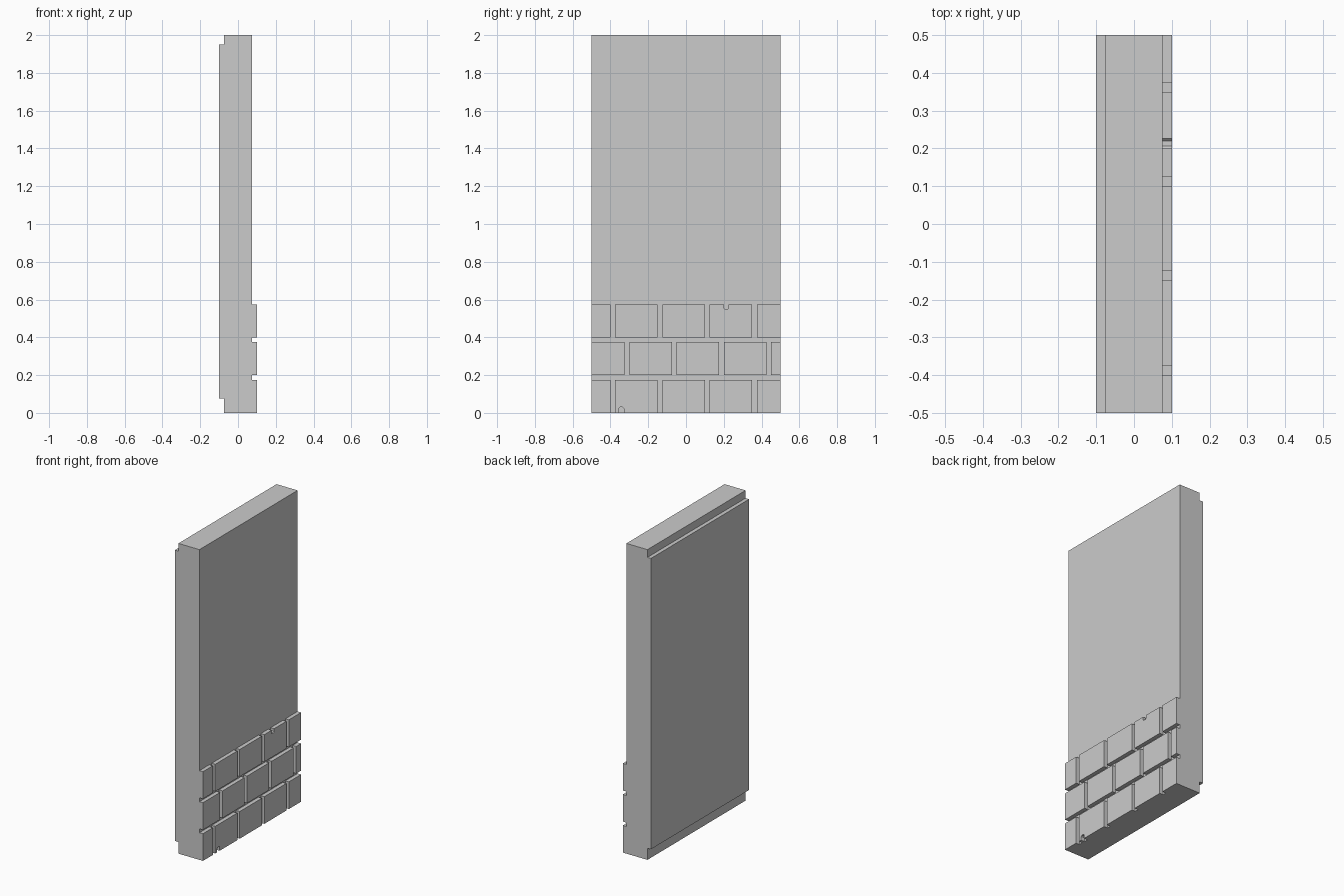
import bpy, bmesh
from mathutils import Vector

if "Cube" in bpy.data.objects:
    bpy.data.objects.remove(bpy.data.objects["Cube"])


def extrude_profile(name, points, direction):
    """Closed solid from a planar profile swept along a direction."""
    bm = bmesh.new()
    face = bm.faces.new([bm.verts.new(p) for p in points])
    res = bmesh.ops.extrude_face_region(bm, geom=[face])
    verts = [g for g in res["geom"] if isinstance(g, bmesh.types.BMVert)]
    bmesh.ops.translate(bm, vec=Vector(direction), verts=verts)
    bmesh.ops.recalc_face_normals(bm, faces=bm.faces)
    mesh = bpy.data.meshes.new(name)
    bm.to_mesh(mesh)
    bm.free()
    obj = bpy.data.objects.new(name, mesh)
    bpy.context.collection.objects.link(obj)
    return obj


WALL_X, DEPTH, HALF = 0.075, 0.025, 0.5
BRICK_H, GAP = 0.175, 0.025

# Wall slab with a raised panel on the back, swept along the width
side = [(-0.075, 0), (WALL_X, 0), (WALL_X, 2), (-0.075, 2),
        (-0.075, 1.95), (-0.1, 1.95), (-0.1, 0.075), (-0.075, 0.075)]
extrude_profile("wall_panel", [(x, -HALF, z) for x, z in side], (0, 2 * HALF, 0))


def notch(y0, z_edge, z_in):
    """Chipped slot outline, running in +y, with clipped inner corners."""
    w, c = 0.026, 0.006
    zc = z_in + (c if z_edge > z_in else -c)
    return [(y0, z_edge), (y0, zc), (y0 + c, z_in),
            (y0 + w - c, z_in), (y0 + w, zc), (y0 + w, z_edge)]


# Brick courses: joint start positions, middle row offset
joints = [[-0.4, -0.15, 0.1, 0.35],
          [-0.325, -0.075, 0.175, 0.425],
          [-0.4, -0.15, 0.1, 0.35]]
for row, cuts in enumerate(joints):
    z0 = row * (BRICK_H + GAP)
    z1 = z0 + BRICK_H
    starts = [-HALF] + [c + GAP for c in cuts]
    ends = cuts + [HALF]
    for i, (a, b) in enumerate(zip(starts, ends)):
        bottom = notch(-0.355, z0, 0.03) if (row, i) == (0, 1) else []
        top = notch(0.2, z1, 0.55)[::-1] if (row, i) == (2, 3) else []
        outline = [(a, z0)] + bottom + [(b, z0), (b, z1)] + top + [(a, z1)]
        extrude_profile(f"brick_row{row + 1}_{i + 1}",
                        [(WALL_X, y, z) for y, z in outline], (DEPTH, 0, 0))
